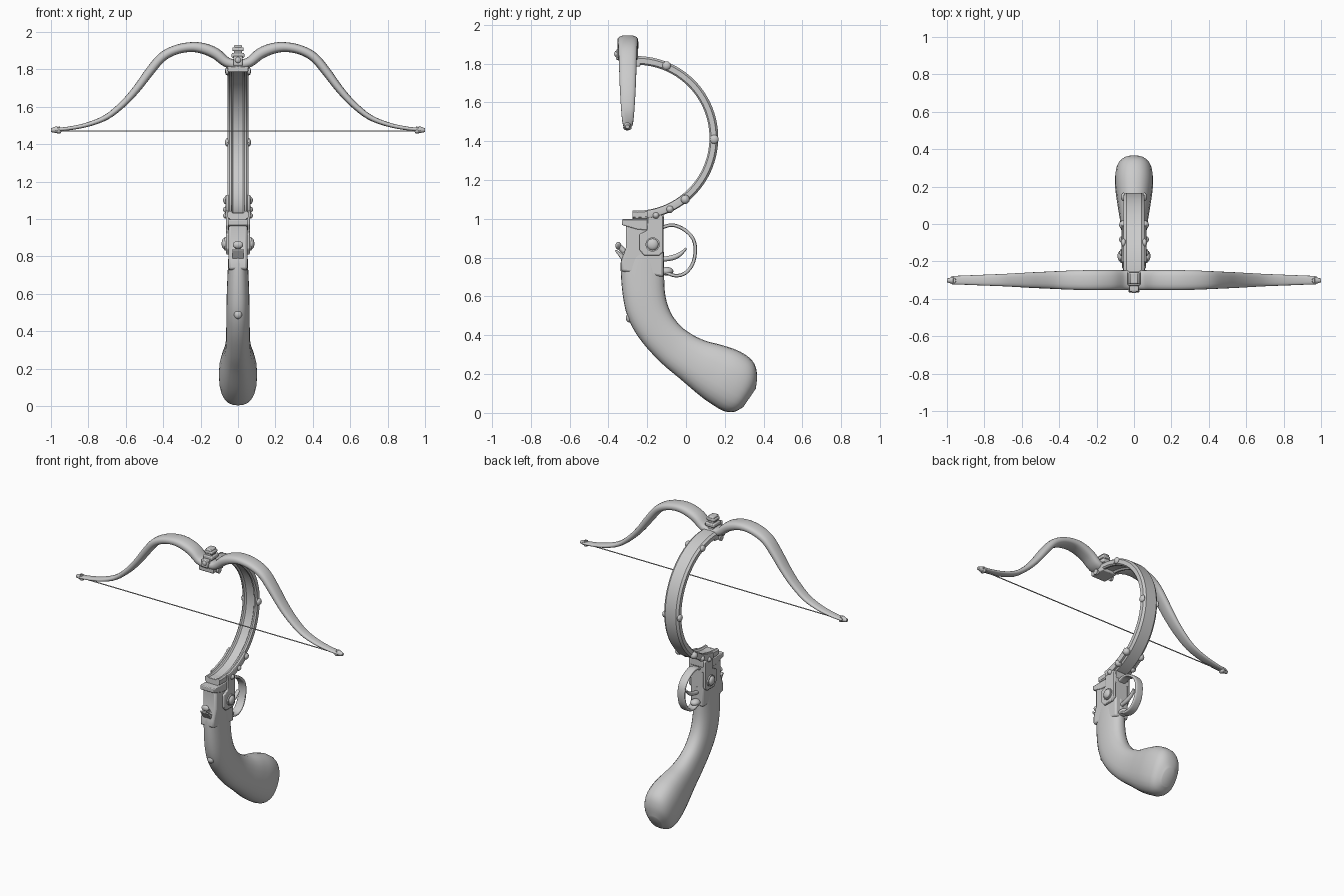
import bpy, bmesh
from math import sin, cos, pi, radians, copysign
from mathutils import Vector, Matrix

cube = bpy.data.objects.get("Cube")
if cube:
    bpy.data.objects.remove(cube, do_unlink=True)

grey = bpy.data.materials.new("light grey")
grey.use_nodes = True
grey.diffuse_color = (0.6, 0.6, 0.6, 1)
grey.node_tree.nodes["Principled BSDF"].inputs["Base Color"].default_value = (0.6, 0.6, 0.6, 1)


def finish(name, bm, bevel=0, angle=35):
    bmesh.ops.recalc_face_normals(bm, faces=bm.faces)
    mesh = bpy.data.meshes.new(name)
    bm.to_mesh(mesh)
    bm.free()
    mesh.materials.append(grey)
    ob = bpy.data.objects.new(name, mesh)
    bpy.context.scene.collection.objects.link(ob)
    if bevel:
        mod = ob.modifiers.new("bevel", "BEVEL")
        mod.width, mod.segments = bevel, 2
    bpy.ops.object.select_all(action="DESELECT")
    ob.select_set(True)
    bpy.context.view_layer.objects.active = ob
    bpy.ops.object.shade_smooth_by_angle(angle=radians(angle))
    return ob


def loft(name, rings, angle=40):
    bm = bmesh.new()
    loops = [[bm.verts.new(p) for p in ring] for ring in rings]
    n = len(loops[0])
    for a, b in zip(loops, loops[1:]):
        for i in range(n):
            j = (i + 1) % n
            bm.faces.new((a[i], a[j], b[j], b[i]))
    bm.faces.new(loops[0])
    bm.faces.new(loops[-1])
    return finish(name, bm, angle=angle)


def oval(centre, u, v, power=2.0, n=24):
    ring = []
    for i in range(n):
        c, s = cos(2 * pi * i / n), sin(2 * pi * i / n)
        ring.append(centre + u * copysign(abs(c) ** (2 / power), c)
                    + v * copysign(abs(s) ** (2 / power), s))
    return ring


def spline(rows, steps=5):
    """Smooth interpolation through rows of numbers."""
    out = []
    for i in range(len(rows) - 1):
        p0, p1, p2, p3 = (Vector(rows[min(max(i + k, 0), len(rows) - 1)]) for k in (-1, 0, 1, 2))
        for s in range(steps):
            t = s / steps
            out.append(0.5 * (2 * p1 + (p2 - p0) * t + (2 * p0 - 5 * p1 + 4 * p2 - p3) * t * t
                              + (3 * p1 - p0 - 3 * p2 + p3) * t ** 3))
    return out + [Vector(rows[-1])]


def box(name, x, y, z, bevel=0.006):
    bm = bmesh.new()
    size = [b - a for a, b in (x, y, z)]
    mid = [(a + b) / 2 for a, b in (x, y, z)]
    bmesh.ops.create_cube(bm, size=1, matrix=Matrix.Translation(mid) @ Matrix.Diagonal((*size, 1)))
    return finish(name, bm, bevel)


def prism(name, outline, x0, x1, bevel=0.005):
    bm = bmesh.new()
    face = bm.faces.new([bm.verts.new((x0, y, z)) for y, z in outline])
    moved = bmesh.ops.extrude_face_region(bm, geom=[face])["geom"]
    bmesh.ops.translate(bm, vec=(x1 - x0, 0, 0), verts=[v for v in moved if isinstance(v, bmesh.types.BMVert)])
    return finish(name, bm, bevel)


def ball(name, centre, size):
    bm = bmesh.new()
    bmesh.ops.create_uvsphere(bm, u_segments=16, v_segments=10, radius=1,
                              matrix=Matrix.Translation(centre) @ Matrix.Diagonal((*size, 1)))
    return finish(name, bm)


def rod(name, a, b, r0, r1=None, n=16):
    a, b = Vector(a), Vector(b)
    bm = bmesh.new()
    turn = (b - a).to_track_quat("Z", "Y").to_matrix().to_4x4()
    bmesh.ops.create_cone(bm, cap_ends=True, segments=n, radius1=r0, radius2=r0 if r1 is None else r1,
                          depth=(b - a).length, matrix=Matrix.Translation((a + b) / 2) @ turn)
    return finish(name, bm)


SIDES = (("left", 1), ("right", -1))

# Curved grip: front edge, back edge, half width
grip = [(-.325, .83, -.113, .83, .05), (-.337, .76, -.113, .73, .054), (-.325, .60, -.107, .61, .06),
        (-.295, .48, -.08, .52, .062), (-.23, .37, -.03, .45, .063), (-.13, .26, .03, .405, .066),
        (-.03, .175, .10, .372, .076), (.07, .09, .19, .348, .092), (.14, .04, .28, .315, .102),
        (.20, .008, .345, .265, .098), (.25, .006, .366, .20, .08), (.295, .03, .36, .125, .04)]
rings = []
for fy, fz, by, bz, w in spline(grip):
    f, b = Vector((0, fy, fz)), Vector((0, by, bz))
    rings.append(oval((f + b) / 2, (b - f) / 2, Vector((w, 0, 0)), 2.4))
loft("grip", rings, 60)
ball("grip_stud", (0, -.292, .49), (.022, .018, .024))

# Lock body with its top plate and side plates
prism("lock_body", [(-.31, .97), (-.31, .85), (-.335, .78), (-.335, .73), (-.116, .70), (-.116, .97)], -.05, .05, .012)
prism("lock_top_plate", [(-.33, .968), (-.33, .998), (-.116, .998), (-.116, .935), (-.25, .945)], -.054, .054)
for side, s in SIDES:
    prism(side + "_lock_plate", [(-.24, .84), (-.215, .81), (-.14, .81), (-.117, .83), (-.117, 1.01),
                                 (-.14, 1.035), (-.185, 1.035), (-.20, 1.01), (-.20, .94), (-.24, .92)],
          s * .045, s * .063)
    rod(side + "_lock_washer", (s * .06, -.172, .868), (s * .072, -.172, .868), .037)
    ball(side + "_lock_screw", (s * .072, -.172, .868), (.016, .03, .03))
box("rear_cap", (-.05, .05), (-.16, -.113), (.97, 1.02))

# Cocking lever and catch at the front
rod("cocking_lever", (0, -.29, .80), (0, -.35, .865), .012, .015)
ball("cocking_knob", (0, -.35, .862), (.028, .014, .02))
prism("catch", [(-.366, .835), (-.36, .842), (-.30, .80), (-.30, .775), (-.33, .785)], -.03, .03, .003)

# Trigger and guard
trigger = [(-.13, .79, .012), (-.07, .80, .013), (-.03, .818, .011), (.002, .848, .006)]
loft("trigger", [oval(Vector((0, y, z)), Vector((.013, 0, 0)), Vector((0, -.3 * r, r)))
                 for y, z, r in spline(trigger)])
guard = spline([(-.125, .955), (-.07, .968), (-.01, .945), (.035, .90), (.048, .84),
                (.035, .77), (-.005, .72), (-.06, .708), (-.125, .735)])
rings = []
for i, p in enumerate(guard):
    d = (guard[min(i + 1, len(guard) - 1)] - guard[max(i - 1, 0)]).normalized()
    rings.append(oval(Vector((0, p.x, p.y)), Vector((.027, 0, 0)), Vector((0, -d.y, d.x)) * .009, 4))
loft("trigger_guard", rings)
ball("guard_foot", (0, -.10, .73), (.03, .035, .022))

# Half-round frame with a shallow groove on its inner side
section = [(-.055, .384), (-.046, .376), (-.036, .376), (-.028, .386), (.028, .386), (.036, .376),
           (.046, .376), (.055, .384), (.055, .41), (.04, .421), (-.04, .421), (-.055, .41)]
rings = []
for k in range(49):
    a = radians(97 - k * 190 / 48)
    rings.append([Vector((x, -.255 + r * cos(a), 1.418 + r * sin(a))) for x, r in section])
loft("half_round_frame", rings, 30)

# Frame bolts and hinge straps
BOLTS = [(-.10, 1.79, .022), (.145, 1.41, .023), (-.005, 1.10, .024), (-.083, 1.05, .02), (-.155, 1.018, .018)]
for side, s in SIDES:
    for i, (y, z, r) in enumerate(BOLTS):
        ball(f"{side}_frame_bolt_{i + 1}", (s * .056, y, z), (.014 if i < 2 else .024, r, r))
    rings = []
    for k in range(9):
        a = radians(-50 - 4 * k)
        out = Vector((0, cos(a), sin(a)))
        rings.append(oval(Vector((s * .058, -.255, 1.418)) + out * .398, Vector((.009, 0, 0)), out * .02, 5, 16))
    loft(side + "_hinge_strap", rings)
box("hinge_plate", (-.054, .054), (-.27, -.19), (1.0, 1.034))

# Bow limbs: x, height, half thickness, half depth
limb = [(0, 1.825, .025, .05), (.06, 1.838, .027, .053), (.12, 1.885, .03, .054), (.19, 1.913, .029, .054),
        (.26, 1.919, .026, .053), (.34, 1.902, .025, .051), (.41, 1.862, .025, .048), (.475, 1.785, .024, .045),
        (.54, 1.698, .021, .042), (.61, 1.62, .018, .038), (.70, 1.547, .015, .033), (.80, 1.506, .012, .029),
        (.90, 1.485, .01, .025), (.975, 1.478, .009, .022)]
path = spline(limb, 4)
for side, s in SIDES:
    rings = []
    for i, p in enumerate(path):
        d = (path[min(i + 1, len(path) - 1)] - path[max(i - 1, 0)]).to_2d().normalized()
        rings.append(oval(Vector((s * p.x, -.3, p.y)), Vector((0, p.w, 0)),
                          Vector((-s * d.y, 0, d.x)) * p.z, 2.6, 20))
    loft(side + "_bow_limb", rings, 50)
    rod(side + "_bow_tip", (s * .965, -.302, 1.478), (s, -.302, 1.475), .02, .01)
    rod(side + "_string_peg", (s * .958, -.302, 1.462), (s * .966, -.302, 1.492), .014)
    ball(side + "_string_loop", (s * .958, -.302, 1.47), (.014, .022, .014))
rod("bow_string", (-.96, -.302, 1.471), (.96, -.302, 1.471), .0035, n=8)

# Centre clamp holding the bow
box("clamp_block", (-.055, .055), (-.345, -.235), (1.785, 1.82))
box("clamp_front", (-.025, .025), (-.362, -.33), (1.82, 1.872))
ball("clamp_front_stud", (0, -.36, 1.85), (.016, .01, .016))
box("clamp_post", (-.022, .022), (-.32, -.262), (1.82, 1.93))
box("clamp_lower_cap", (-.034, .034), (-.328, -.25), (1.862, 1.888))
box("clamp_upper_cap", (-.03, .03), (-.322, -.26), (1.898, 1.918))
for side, s in SIDES:
    rod(side + "_clamp_bolt", (s * .05, -.29, 1.79), (s * .066, -.29, 1.79), .018)
